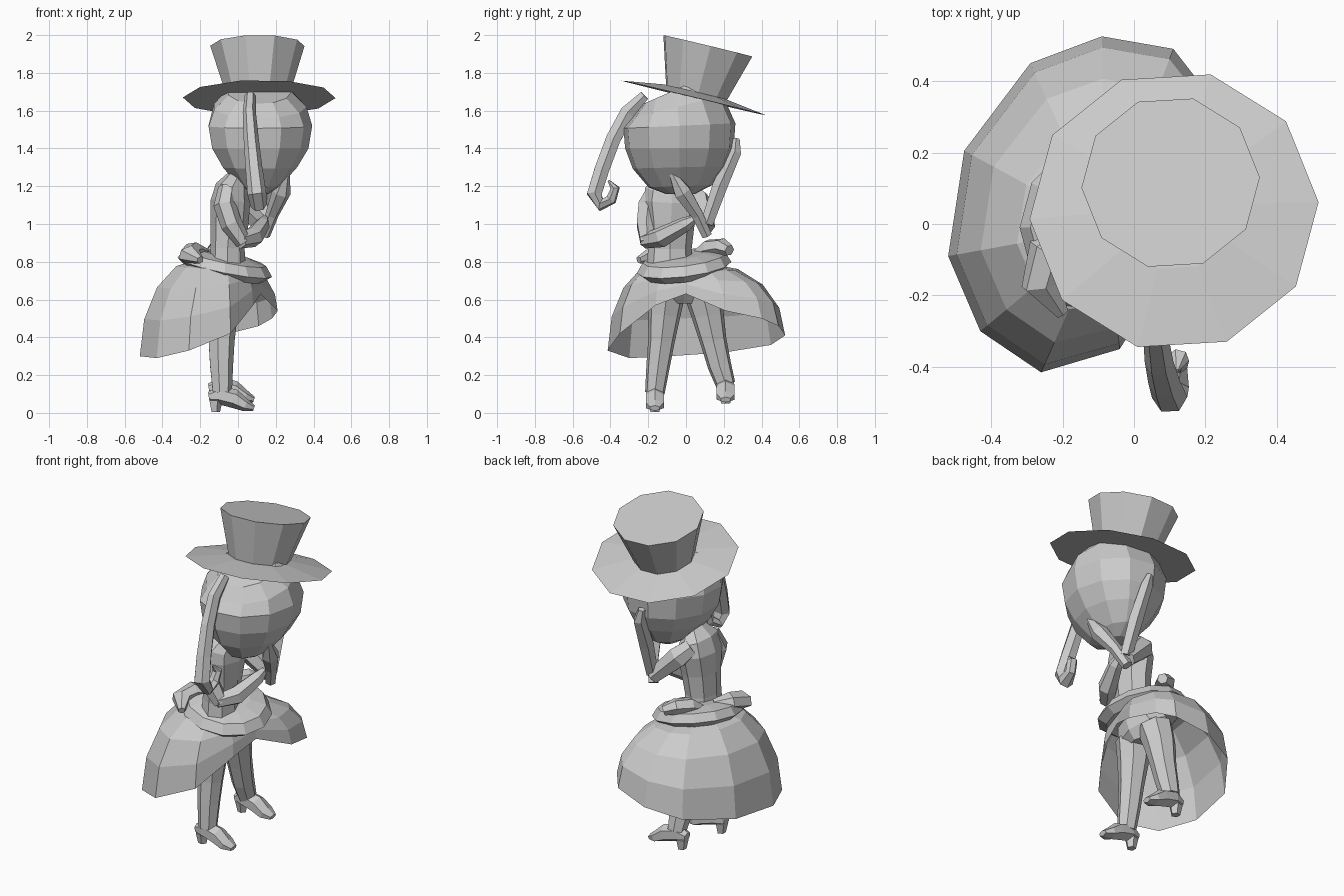
import bpy, bmesh, math
from mathutils import Vector

old = bpy.data.objects.get("Cube")
if old:
    bpy.data.objects.remove(old)

grey = bpy.data.materials.new("plain grey")
grey.use_nodes = True
GREY = (0.6, 0.6, 0.6, 1)
grey.diffuse_color = GREY
grey.node_tree.nodes["Principled BSDF"].inputs["Base Color"].default_value = GREY


def skin(name, rings, caps=True):
    """Join equal rings of points into one flat-shaded surface."""
    bm = bmesh.new()
    loops = [[bm.verts.new(p) for p in ring] for ring in rings]
    for a, b in zip(loops, loops[1:]):
        n = len(a)
        for i in range(n):
            j = (i + 1) % n
            bm.faces.new((a[i], a[j], b[j], b[i]))
    if caps:
        bm.faces.new(loops[0][::-1])
        bm.faces.new(loops[-1])
        bmesh.ops.recalc_face_normals(bm, faces=bm.faces)
    mesh = bpy.data.meshes.new(name)
    bm.to_mesh(mesh)
    bm.free()
    mesh.materials.append(grey)
    obj = bpy.data.objects.new(name, mesh)
    bpy.context.collection.objects.link(obj)
    return obj


def tube(name, path, radii, sides=6, ref=(1, 0, 0)):
    """Sweep an ellipse along a path; radii are numbers or (u, v) pairs."""
    pts = [Vector(p) for p in path]
    u = Vector(ref)
    rings = []
    for i, p in enumerate(pts):
        t = (pts[min(i + 1, len(pts) - 1)] - pts[max(i - 1, 0)]).normalized()
        u = (u - t * u.dot(t)).normalized()
        v = t.cross(u)
        r = radii[i]
        ru, rv = r if isinstance(r, tuple) else (r, r)
        turn = [2 * math.pi * k / sides for k in range(sides)]
        rings.append([p + u * ru * math.cos(a) + v * rv * math.sin(a) for a in turn])
    return skin(name, rings)


# Top hat: a tilted brim and a flared crown
axis = Vector((-0.01, 0.24, 1)).normalized()
brim = Vector((0.112, 0.04, 1.68))
tube("hat_brim", [brim - axis * 0.012, brim + axis * 0.02], [0.405, 0.18], 10, (1, 0.06, 0))
crown = Vector((0.105, 0.055, 1.69))
tube("hat_crown", [crown, crown + axis * 0.26], [0.17, 0.25], 10, (1, 0.06, 0))

# Head, narrowing to the chin; each row is height, y, and the two radii
head_rows = [(1.16, -.03, .05, .08), (1.2, -.03, .11, .17), (1.3, -.035, .2, .25),
             (1.4, -.035, .26, .29), (1.52, -.035, .28, .3), (1.62, -.045, .25, .25),
             (1.7, -.08, .17, .16)]
tube("head", [(0.113, y, z) for z, y, a, b in head_rows],
     [(a, b) for z, y, a, b in head_rows], 11)

# Long curling lock
tube("curled_lock",
     [(.065, -.22, 1.68), (.06, -.31, 1.59), (.07, -.385, 1.45), (.085, -.445, 1.29),
      (.1, -.485, 1.16), (.11, -.45, 1.1), (.12, -.395, 1.13), (.125, -.375, 1.19),
      (.12, -.41, 1.23)],
     [(.03, .03), (.035, .045), (.04, .045), (.045, .045), (.05, .045), (.045, .035),
      (.03, .03), (.03, .025), (.006, .006)], 6)

# Torso with sloping shoulders, and neck
tube("torso",
     [(-.055, -.085, .72), (-.055, -.085, .87), (-.045, -.08, 1.0), (-.04, -.075, 1.12),
      (-.03, -.075, 1.19), (0, -.07, 1.25)],
     [(.1, .13), (.09, .115), (.1, .125), (.105, .15), (.09, .14), (.055, .07)], 8)
tube("neck", [(-.01, -.07, 1.2), (.05, -.05, 1.32)], [.055, .05], 6)

# Right arm, folded in front of the waist, with its hand under the chin
tube("right_upper_arm", [(-.055, -.16, 1.19), (-.07, -.2, 1.1), (-.035, -.21, 1.0),
                         (.03, -.205, .9)],
     [.05, .06, .058, .04], 6)
tube("right_forearm", [(.01, -.22, .91), (.08, -.13, .93), (.13, .0, 1.0), (.14, .05, 1.03)],
     [.04, .055, .04, .02], 6, (0, 0, 1))
tube("right_hand", [(.14, .11, .94), (.18, .06, 1.05), (.23, -.02, 1.17), (.26, -.08, 1.28)],
     [.03, .035, .05, .015], 6)

# Left arm, raised to the side of the head
tube("left_upper_arm", [(-.05, .02, 1.17), (.0, .07, 1.12), (.14, .11, .98)],
     [.05, .065, .045], 6)
tube("left_forearm",
     [(.11, .265, 1.45), (.13, .26, 1.38), (.14, .18, 1.2), (.15, .11, 1.0)],
     [.02, .035, .042, .035], 5)

# Bell skirt with a raised front opening, listed by its hem corners
hem = [(.12, 0, .63), (.21, .21, .54), (.18, .4, .5), (.11, .49, .46), (-.09, .525, .41),
       (-.29, .45, .36), (-.475, .205, .32), (-.52, -.09, .3), (-.43, -.3, .29),
       (-.26, -.415, .33), (-.04, -.35, .42), (.08, -.16, .57)]
centre = Vector((-.08, -.01, .79))
rows = []
for step in range(5):
    a = step / 4 * math.pi / 2
    row = []
    for corner in map(Vector, hem):
        out = corner - centre
        out.z = 0
        waist = centre + out.normalized() * 0.13
        waist.z -= 0.2 * out.normalized().x * 0.13
        p = waist.lerp(corner, math.sin(a))
        p.z = waist.z + (corner.z - waist.z) * (1 - math.cos(a))
        row.append(p)
    rows.append(row)
skin("skirt", rows, caps=False)

# Sash around the waist, tipped down at the front
sash = []
for radius, height in ((.13, .05), (.22, .03), (.25, -.02), (.2, -.06)):
    sash.append([(-.07 + radius * math.cos(a), -.01 + radius * math.sin(a),
                  .79 + height - .2 * radius * math.cos(a) + .12 * radius * math.sin(a))
                 for a in [2 * math.pi * k / 12 for k in range(12)]])
skin("sash", sash)

# Bow lobes at the back of the sash
tube("bow_right_lobe", [(-.17, -.02, .85), (-.24, -.08, .86), (-.26, -.17, .84), (-.2, -.25, .81)],
     [(.03, .02), (.06, .045), (.06, .045), (.02, .02)], 6)
tube("bow_left_lobe", [(-.15, .05, .84), (-.11, .12, .87), (-.06, .19, .88), (-.01, .23, .86)],
     [(.03, .02), (.055, .05), (.055, .045), (.03, .03)], 6)

# Hips and legs with heeled shoes
tube("hips", [(-.08, -.01, .58), (-.08, -.01, .64), (-.06, -.04, .76)],
     [(.07, .12), (.11, .19), (.1, .13)], 8)
for side, top, knee, ankle, floor in (
        ("right", -.1, -.13, -.165, .005), ("left", .085, .145, .21, .05)):
    tube(side + "_leg",
         [(-.08, top, .64), (-.09, (top + knee) / 2, .52), (-.09, knee, .38),
          (-.09, (knee + ankle) / 2, .25), (-.085, ankle, floor + .1)],
         [.1, .088, .072, .064, .053], 7)
    tube(side + "_shoe",
         [(-.155, ankle, floor + .08), (-.1, ankle, floor + .09), (-.02, ankle, floor + .07),
          (.04, ankle, floor + .035), (.085, ankle, floor + .02)],
         [(.025, .03), (.05, .05), (.05, .055), (.033, .055), (.015, .03)], 6, (0, 0, 1))
    tube(side + "_heel", [(-.12, ankle, floor + .06), (-.12, ankle, floor)], [.038, .025], 5)
